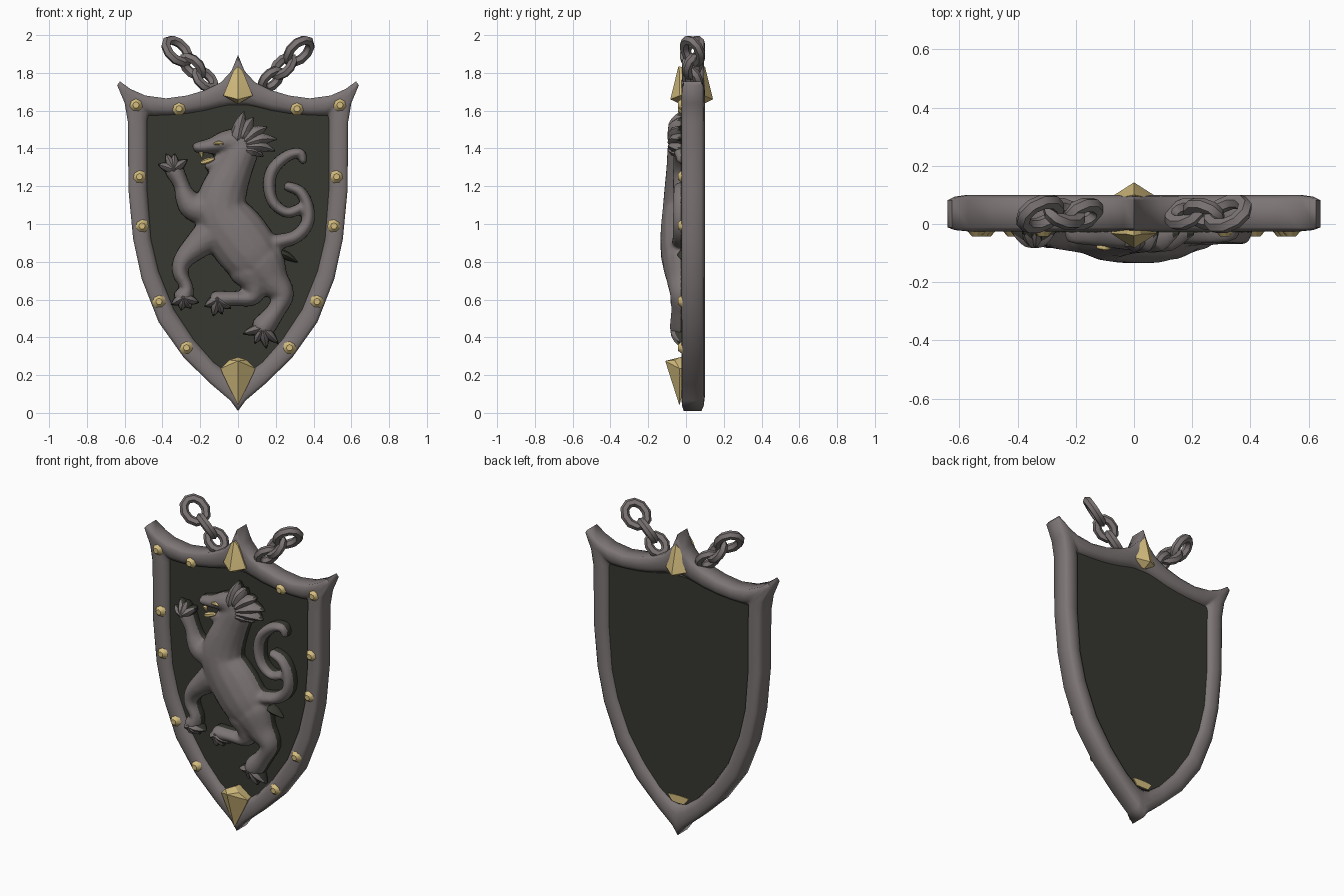
import bpy, bmesh, math
from mathutils import Vector, Matrix

if "Cube" in bpy.data.objects:
    bpy.data.objects.remove(bpy.data.objects["Cube"])


def material(name, rgb):
    m = bpy.data.materials.new(name)
    m.diffuse_color = (*rgb, 1)
    m.use_nodes = True
    m.node_tree.nodes["Principled BSDF"].inputs["Base Color"].default_value = m.diffuse_color
    return m


STEEL = material("warm grey steel", (0.205, 0.178, 0.178))
DARK = material("dark olive field", (0.038, 0.040, 0.030))
GOLD = material("gold", (0.66, 0.51, 0.21))


def finish(name, bm, mats, angle=40):
    bmesh.ops.recalc_face_normals(bm, faces=bm.faces[:])
    me = bpy.data.meshes.new(name)
    bm.to_mesh(me)
    bm.free()
    ob = bpy.data.objects.new(name, me)
    bpy.context.scene.collection.objects.link(ob)
    for m in mats:
        me.materials.append(m)
    me.shade_smooth()
    me.set_sharp_from_angle(angle=math.radians(angle))
    return ob


def skin_rings(bm, rings, closed):
    n, k = len(rings), len(rings[0])
    for i in range(n if closed else n - 1):
        a, b = rings[i], rings[(i + 1) % n]
        for j in range(k):
            bm.faces.new((a[j], a[(j + 1) % k], b[(j + 1) % k], b[j]))
    if not closed:
        bm.faces.new(rings[0])
        bm.faces.new(rings[-1][::-1])


# Shield outline: outer x, outer z, inner x, inner z for the right half
half = [(0, 1.895, 0, 1.63), (.035, 1.81, .05, 1.63), (.09, 1.75, .10, 1.62),
        (.17, 1.71, .18, 1.60), (.27, 1.68, .27, 1.585), (.38, 1.665, .37, 1.577),
        (.49, 1.68, .44, 1.575), (.57, 1.715, .46, 1.575), (.625, 1.755, .47, 1.575),
        (.64, 1.735, .475, 1.57), (.60, 1.64, .48, 1.55), (.583, 1.54, .48, 1.48),
        (.58, 1.18, .48, 1.18), (.555, .92, .46, .92), (.51, .71, .42, .75),
        (.42, .48, .34, .55), (.285, .29, .235, .39), (.14, .15, .13, .27),
        (.04, .065, .05, .21), (0, .01, 0, .20)]
loop = half + [(-a, b, -c, d) for a, b, c, d in half[-2:0:-1]]

# Rim: rounded section swept round the outline
section = [(0, .082), (0, -.012), (.15, -.021), (.4, -.025), (.7, -.021), (.92, -.008),
           (1, .015), (1, .062), (.9, .085), (.7, .096), (.4, .1), (.15, .094)]
bm = bmesh.new()
rings = [[bm.verts.new((a + (c - a) * t, y, b + (d - b) * t)) for t, y in section]
         for a, b, c, d in loop]
skin_rings(bm, rings, True)
finish("shield_rim", bm, [STEEL], 62)

# Field panel set into the rim
bm = bmesh.new()
rings = [[bm.verts.new((c * 1.01, y, d)) for a, b, c, d in loop] for y in (.012, .07)]
skin_rings(bm, rings, False)
finish("shield_field", bm, [DARK])


# Gold caps
def hull(name, pts, mirror_y=None):
    bm = bmesh.new()
    for x, y, z in pts:
        for s in ((1, -1) if x else (1,)):
            bm.verts.new((x * s, y if mirror_y is None else mirror_y - y, z))
    bmesh.ops.convex_hull(bm, input=bm.verts[:])
    return finish(name, bm, [GOLD], 20)


top_cap = [(0, -.04, 1.835), (.025, -.035, 1.81), (.078, -.033, 1.68), (0, -.083, 1.66),
           (0, -.03, 1.635), (.07, .02, 1.68), (0, .03, 1.82)]
hull("top_cap_front", top_cap)
hull("top_cap_back", top_cap, .06)
hull("bottom_cap", [(0, -.11, .275), (0, -.03, .295), (.045, -.06, .28), (.092, -.035, .235),
                    (.078, -.033, .20), (0, -.035, .04), (0, .03, .29), (.08, .02, .235)])
hull("bottom_cap_back", [(.07, .076, .25), (.03, .076, .255), (.04, .076, .21),
                         (.07, .06, .25), (.04, .06, .21)])

# Rim studs, both sides
bm = bmesh.new()
for x, z in [(.54, 1.63), (.312, 1.61), (.522, 1.25), (.508, .99), (.418, .59), (.273, .345)]:
    for s in (1, -1):
        bmesh.ops.create_cone(bm, cap_ends=True, segments=7, radius1=.037, radius2=.017, depth=.024,
                              matrix=Matrix.Translation((x * s, -.031, z)) @ Matrix.Rotation(math.pi / 2, 4, 'X'))
finish("rim_studs", bm, [GOLD], 50)


# Chains: three interlocked chunky links each side
def link(bm, centre, direction, twist, length, width, wire):
    d = Vector(direction).normalized()
    w = Matrix.Rotation(twist, 3, d) @ Vector((0, 1, 0))
    n = d.cross(w)
    rings = []
    for i in range(10):
        a = math.tau * i / 10
        out = (d * math.cos(a) + w * math.sin(a)).normalized()
        p = Vector(centre) + d * math.cos(a) * (length - wire) + w * math.sin(a) * (width - wire)
        rings.append([bm.verts.new(p + wire * (out * math.cos(b) + n * math.sin(b)))
                      for b in (math.tau * j / 6 for j in range(6))])
    skin_rings(bm, rings, True)


for s, side in ((-1, "left"), (1, "right")):
    bm = bmesh.new()
    for i, (x, z, l, w) in enumerate([(.322, 1.915, .10, .085), (.24, 1.835, .088, .07),
                                      (.175, 1.765, .085, .07)]):
        link(bm, (x * s, .035, z), (-.72 * s, 0, -.7), .75 if i % 2 == 0 else -.8, l, w, .026)
    finish("chain_" + side, bm, [STEEL], 50)


# Relief tubes: points are x, z, radius; the section is deepened along y
def tube(bm, pts, sides=14, steps=5, y0=-.01, depth=None):
    P = [Vector(p) for p in pts]
    a, b = P[0], P[-1]
    ta, tb = (P[0] - P[1]).xy.normalized(), (P[-1] - P[-2]).xy.normalized()
    P = ([Vector((*(a.xy + ta * a.z * .6), a.z * .5))] + P
         + [Vector((*(b.xy + tb * b.z * .6), b.z * .5))])
    path = []
    for i in range(len(P) - 1):
        p0, p1, p2, p3 = P[max(i - 1, 0)], P[i], P[i + 1], P[min(i + 2, len(P) - 1)]
        for k in range(steps):
            t = k / steps
            path.append(.5 * (2 * p1 + (p2 - p0) * t + (2 * p0 - 5 * p1 + 4 * p2 - p3) * t * t
                              + (3 * p1 - p0 - 3 * p2 + p3) * t ** 3))
    path.append(P[-1])
    rings = []
    for i, p in enumerate(path):
        t = (path[min(i + 1, len(path) - 1)] - path[max(i - 1, 0)]).xy.normalized()
        r = max(p.z, .003)
        ry = depth * r if depth else min(.045 + .5 * r, r * 2)
        rings.append([bm.verts.new((p.x - t.y * r * math.cos(q), min(y0 - ry * math.sin(q), .035),
                                    p.y + t.x * r * math.cos(q)))
                      for q in (math.tau * j / sides for j in range(sides))])
    skin_rings(bm, rings, False)


# Rampant beast: overlapping tubes fused into one relief
bm = bmesh.new()
parts = [
    [(.03, 1.41, .085), (-.02, 1.30, .10), (-.075, 1.17, .125), (-.085, 1.06, .145),
     (.0, .93, .165), (.09, .81, .15)],                                              # trunk
    [(.03, 1.43, .08), (-.06, 1.435, .062), (-.14, 1.415, .042), (-.222, 1.405, .028)],  # upper jaw
    [(0, 1.37, .05), (-.08, 1.345, .03), (-.165, 1.305, .018)],                       # lower jaw
    [(-.13, 1.08, .10), (-.235, 1.09, .075), (-.28, 1.15, .055), (-.30, 1.21, .042),
     (-.34, 1.29, .05)],                                                              # raised foreleg
    [(-.12, .96, .10), (-.21, .89, .075), (-.29, .81, .052), (-.305, .74, .042),
     (-.27, .66, .035), (-.29, .61, .055)],                                           # lower foreleg
    [(.11, .80, .14), (.18, .70, .095), (.235, .625, .062), (.20, .54, .05), (.13, .45, .063)],
    [(.07, .76, .12), (.09, .67, .075), (.07, .61, .045), (-.03, .605, .04), (-.12, .60, .045)],
    [(.18, .90, .04), (.30, .93, .036), (.365, 1.0, .035), (.37, 1.09, .032), (.33, 1.17, .03),
     (.26, 1.2, .026)],                                                               # tail root
    [(.345, 1.33, .02), (.33, 1.375, .026), (.26, 1.36, .03), (.185, 1.29, .033),
     (.165, 1.2, .033), (.19, 1.11, .03), (.26, 1.06, .028), (.325, 1.08, .028)],     # tail curl
]
for p in parts:
    tube(bm, p)
beast = finish("beast_body", bm, [])
rm = beast.modifiers.new("fuse", 'REMESH')
rm.mode, rm.voxel_size = 'VOXEL', .012
sm = beast.modifiers.new("soften", 'SMOOTH')
sm.factor, sm.iterations = .5, 3
dg = bpy.context.evaluated_depsgraph_get()
me = bpy.data.meshes.new_from_object(beast.evaluated_get(dg))
beast.modifiers.clear()
beast.data = me
me.materials.clear()


# Undercut edges near the field take the field colour
def darken(me, limit):
    me.materials.append(STEEL)
    me.materials.append(DARK)
    for f in me.polygons:
        f.material_index = 1 if f.center.y > limit else 0
    me.shade_smooth()


darken(me, -.028)

# Claws and mane locks: tapered spikes
bm = bmesh.new()
paws = [((-.34, 1.29), [(-.42, 1.315), (-.38, 1.37), (-.335, 1.37), (-.27, 1.34)]),
        ((-.29, .61), [(-.35, .575), (-.30, .545), (-.25, .555), (-.21, .585)]),
        ((.13, .45), [(.03, .42), (.09, .37), (.15, .345), (.21, .37)]),
        ((-.11, .60), [(-.175, .565), (-.13, .515), (-.085, .525), (-.04, .555)])]
for (cx, cz), tips in paws:
    for x, z in tips:
        tube(bm, [(cx, cz, .035), (cx + (x - cx) * .6, cz + (z - cz) * .6, .024), (x, z, .005)],
             8, 3, -.02)
for bx, bz, x, z in [(.0, 1.46, .03, 1.59), (.03, 1.47, .08, 1.56), (.05, 1.45, .15, 1.51),
                     (.06, 1.43, .20, 1.45), (.06, 1.41, .19, 1.39), (.05, 1.39, .13, 1.36)]:
    tube(bm, [(bx, bz, .045), ((bx + x) / 2, (bz + z) / 2 + .01, .032), (x, z, .006)], 8, 3, -.03)
tube(bm, [(.21, .85, .02), (.26, .83, .022), (.31, .80, .005)], 8, 3, .0)
spikes = finish("claws_and_mane", bm, [])
darken(spikes.data, -.042)

# Gold eye and teeth
bm = bmesh.new()
tube(bm, [(-.125, 1.425, .006), (-.10, 1.43, .011), (-.08, 1.425, .006)], 8, 2, -.076, 1.5)
tube(bm, [(-.195, 1.375, .012), (-.19, 1.35, .005)], 6, 2, -.045, 1.5)
tube(bm, [(-.19, 1.325, .012), (-.16, 1.335, .015), (-.13, 1.345, .010)], 6, 2, -.045, 1.5)
finish("eye_and_teeth", bm, [GOLD])
